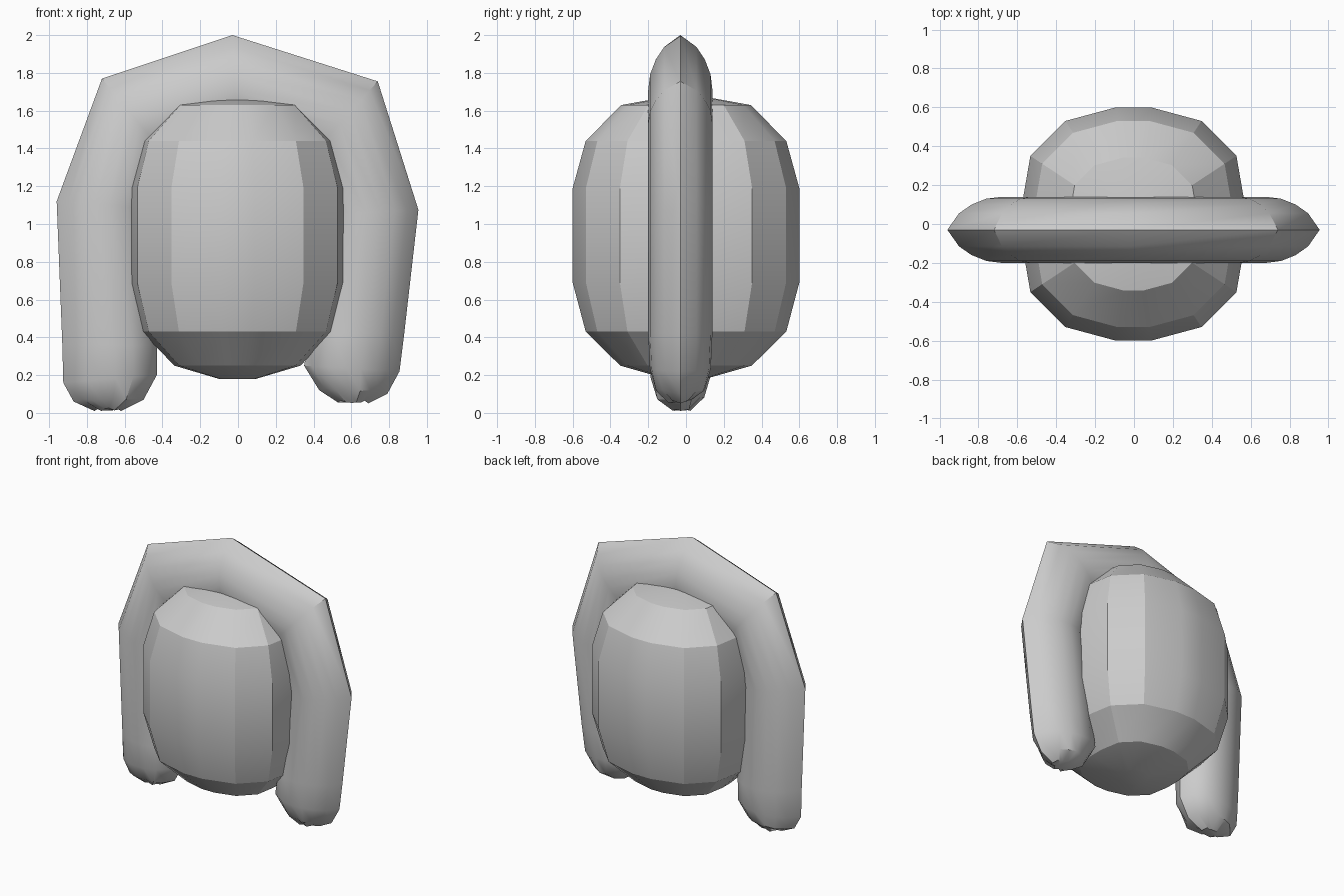
import bpy, bmesh, math, random
from mathutils import Vector

random.seed(3)
if "Cube" in bpy.data.objects:
    bpy.data.objects.remove(bpy.data.objects["Cube"], do_unlink=True)

GREY = (0.6, 0.6, 0.6, 1)
grey = bpy.data.materials.new("plain grey")
grey.use_nodes = True
grey.diffuse_color = GREY
grey.node_tree.nodes["Principled BSDF"].inputs["Base Color"].default_value = GREY


def loft(name, rings, angle):
    """Skin closed rings of points, cap both ends and shade."""
    bm = bmesh.new()
    loops = [[bm.verts.new(p) for p in ring] for ring in rings]
    n = len(loops[0])
    for a, b in zip(loops, loops[1:]):
        for i in range(n):
            j = (i + 1) % n
            bm.faces.new((a[i], a[j], b[j], b[i]))
    bm.faces.new(loops[0])
    bm.faces.new(loops[-1])
    bmesh.ops.recalc_face_normals(bm, faces=bm.faces)
    mesh = bpy.data.meshes.new(name)
    bm.to_mesh(mesh)
    bm.free()
    mesh.materials.append(grey)
    obj = bpy.data.objects.new(name, mesh)
    bpy.context.collection.objects.link(obj)
    bpy.ops.object.select_all(action="DESELECT")
    obj.select_set(True)
    bpy.context.view_layer.objects.active = obj
    bpy.ops.object.shade_smooth_by_angle(angle=math.radians(angle))
    return obj


# Barrel body: rounded-square outline scaled along a vertical profile
quarter = [(0.575, 0.09), (0.53, 0.35), (0.35, 0.53), (0.09, 0.6)]
outline = quarter + [(-x, y) for x, y in reversed(quarter)]
outline += [(-x, -y) for x, y in outline]
profile = [(0.18, 0.17), (0.25, 0.58), (0.43, 0.885), (0.69, 1),
           (1.19, 1), (1.44, 0.885), (1.63, 0.57), (1.67, 0.2)]
loft("barrel_body", [[(x * s - 0.003, y * s, z) for x, y in outline]
                     for z, s in profile], 22)

# Arch with two hanging arms: outer edge, inner edge, thickness factor
stations = [
    ((-0.76, 0.01), (-0.62, 0.01), 0.3),
    ((-0.87, 0.06), (-0.50, 0.07), 0.7),
    ((-0.925, 0.16), (-0.43, 0.20), 0.92),
    ((-0.93, 0.36), (-0.43, 0.36), 1),
    ((-0.96, 1.12), (-0.46, 1.08), 1),
    ((-0.72, 1.77), (-0.38, 1.36), 1),
    ((-0.03, 2.0), (0, 1.48), 1),
    ((0.74, 1.755), (0.38, 1.36), 1),
    ((0.955, 1.075), (0.46, 1.05), 1),
    ((0.88, 0.42), (0.38, 0.42), 1),
    ((0.855, 0.22), (0.35, 0.25), 0.95),
    ((0.79, 0.10), (0.43, 0.12), 0.7),
    ((0.69, 0.05), (0.53, 0.055), 0.3),
]
# Half-section: pointed outside, blunt inside
half = [(0.12, 0.085), (0.25, 0.13), (0.4, 0.16), (0.56, 0.17),
        (0.75, 0.155), (0.92, 0.095)]
section = [(0, 0)] + half + [(1, 0)] + [(t, -w) for t, w in reversed(half)]
rings = []
for outer, inner, k in stations:
    o = Vector((outer[0], -0.03, outer[1]))
    i = Vector((inner[0], -0.03, inner[1]))
    jitter = 0.018 if k < 0.8 else 0
    ring = []
    for t, w in section:
        p = o.lerp(i, t) + Vector((0, w * k, 0))
        if 0 < t < 1:
            p.y += random.uniform(-jitter, jitter)
            p.z += random.uniform(0, jitter)
        ring.append(p)
    rings.append(ring)
loft("arched_arms", rings, 35)
